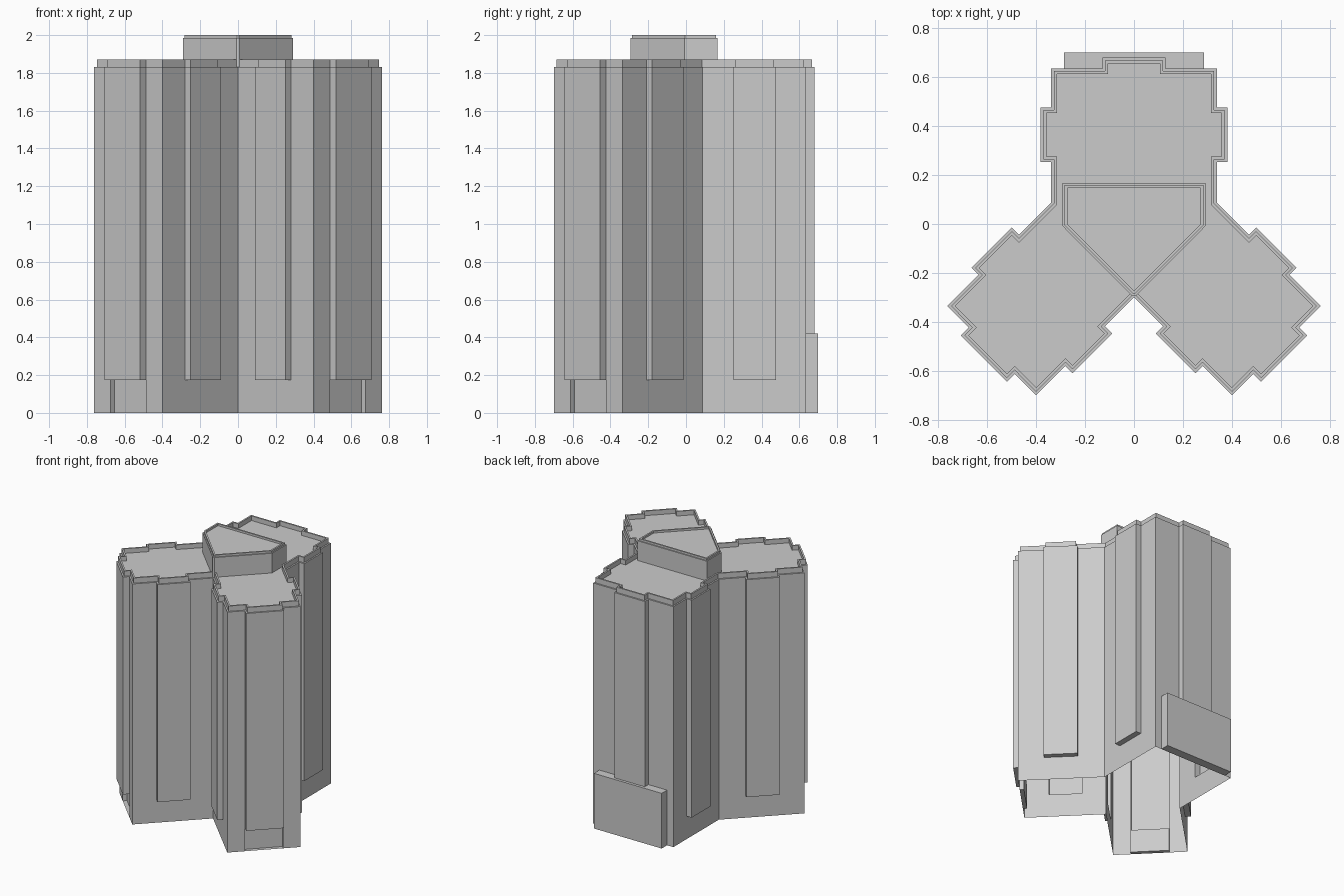
import bpy, bmesh
from mathutils import Vector

if "Cube" in bpy.data.objects:
    bpy.data.objects.remove(bpy.data.objects["Cube"])

BAY_Z, WALL_Z, ROOF_Z, RIM_Z = 0.175, 1.83, 1.835, 1.87

# Wall runs of the right half, counter-clockwise from the front notch:
# (start, end, bay start fraction, bay end fraction, bay depth, recess below bay)
right = [
    ((0, -0.30), (0.40, -0.70), 0.295, 0.70, 0.041, 0),
    ((0.40, -0.70), (0.762, -0.335), 0.24, 0.76, 0.045, 0.03),
    ((0.762, -0.335), (0.338, 0.088), 0.30, 0.69, 0.041, 0),
    ((0.338, 0.088), (0.338, 0.635), 0.30, 0.71, 0.043, 0),
]
back = [((0.338, 0.635), (-0.338, 0.635), 0.31, 0.69, 0.044, 0)]
left = [((-b[0], b[1]), (-a[0], a[1]), 1 - f1, 1 - f0, d, r)
        for a, b, f0, f1, d, r in reversed(right)]
runs = right + back + left


def bay_points(run, offset):
    """The two bay edges on a wall run, pushed outwards by offset."""
    a, b = Vector(run[0]), Vector(run[1])
    d = (b - a).normalized()
    n = Vector((d.y, -d.x)) * offset
    return a.lerp(b, run[2]) + n, a.lerp(b, run[3]) + n


def outline(key):
    pts = []
    for run in runs:
        pts.append(Vector(run[0]))
        off = run[4] if key == "bay" else -run[5]
        if off:
            pts += [*bay_points(run, 0), *bay_points(run, off)]
            p0, p1, q0, q1 = pts[-4:]
            pts[-4:] = [p0, q0, q1, p1]
    return pts


def inset(pts, d):
    """Mitred inward offset of a counter-clockwise outline."""
    res = []
    for i, p in enumerate(pts):
        e0 = (p - pts[i - 1]).normalized()
        e1 = (pts[(i + 1) % len(pts)] - p).normalized()
        n0, n1 = Vector((-e0.y, e0.x)), Vector((-e1.y, e1.x))
        res.append(p + (n0 + n1) * d / (1 + n0.dot(n1)))
    return res


def add_face(bm, coords):
    return bm.faces.new([bm.verts.new(c) for c in coords])


def skin(bm, rings):
    """Join successive (outline, z) rings with quads."""
    for (p, z0), (q, z1) in zip(rings, rings[1:]):
        for i in range(len(p)):
            j = (i + 1) % len(p)
            add_face(bm, [(*p[i], z0), (*p[j], z0), (*q[j], z1), (*q[i], z1)])


def stepped_top(bm, pts, z0, wall, rim, roof, step, thick):
    """Walls, a small ledge, a thin parapet and the roof sunk inside it."""
    a, b = inset(pts, step), inset(pts, step + thick)
    skin(bm, [(pts, z0), (pts, wall), (a, wall), (a, rim), (b, rim), (b, roof)])
    add_face(bm, [(*p, roof) for p in b])


def finish(bm, name):
    bmesh.ops.remove_doubles(bm, verts=bm.verts, dist=1e-5)
    me = bpy.data.meshes.new(name)
    bm.to_mesh(me)
    bm.free()
    ob = bpy.data.objects.new(name, me)
    bpy.context.collection.objects.link(ob)
    return ob


# Three-winged tower shell, open underneath
bm = bmesh.new()
skin(bm, [(outline("base"), 0), (outline("base"), BAY_Z)])
stepped_top(bm, outline("bay"), BAY_Z, WALL_Z, RIM_Z, ROOF_Z, 0.011, 0.012)
for run in runs:
    # Underside of each bay, and floor of each entrance recess
    for out, z in ((run[4], BAY_Z), (0, 0)):
        if out + run[5] > 0:
            o0, o1 = bay_points(run, out)
            i0, i1 = bay_points(run, -run[5])
            add_face(bm, [(*c, z) for c in (o0, i0, i1, o1)])
finish(bm, "tower")

# Penthouse on the roof
bm = bmesh.new()
half = [(0.008, -0.293), (0.292, -0.008), (0.292, 0.167)]
pts = [Vector(p) for p in half + [(-x, y) for x, y in reversed(half)]]
stepped_top(bm, pts, ROOF_Z - 0.005, 1.985, 2.0, 1.985, 0.008, 0.012)
add_face(bm, [(*p, ROOF_Z - 0.005) for p in reversed(pts)])
finish(bm, "penthouse")

# Low entrance block on the rear wing
bpy.ops.mesh.primitive_cube_add(size=1, location=(0, 0.667, 0.21))
block = bpy.context.object
block.name = "rear_entrance_block"
block.scale = (0.57, 0.066, 0.42)
